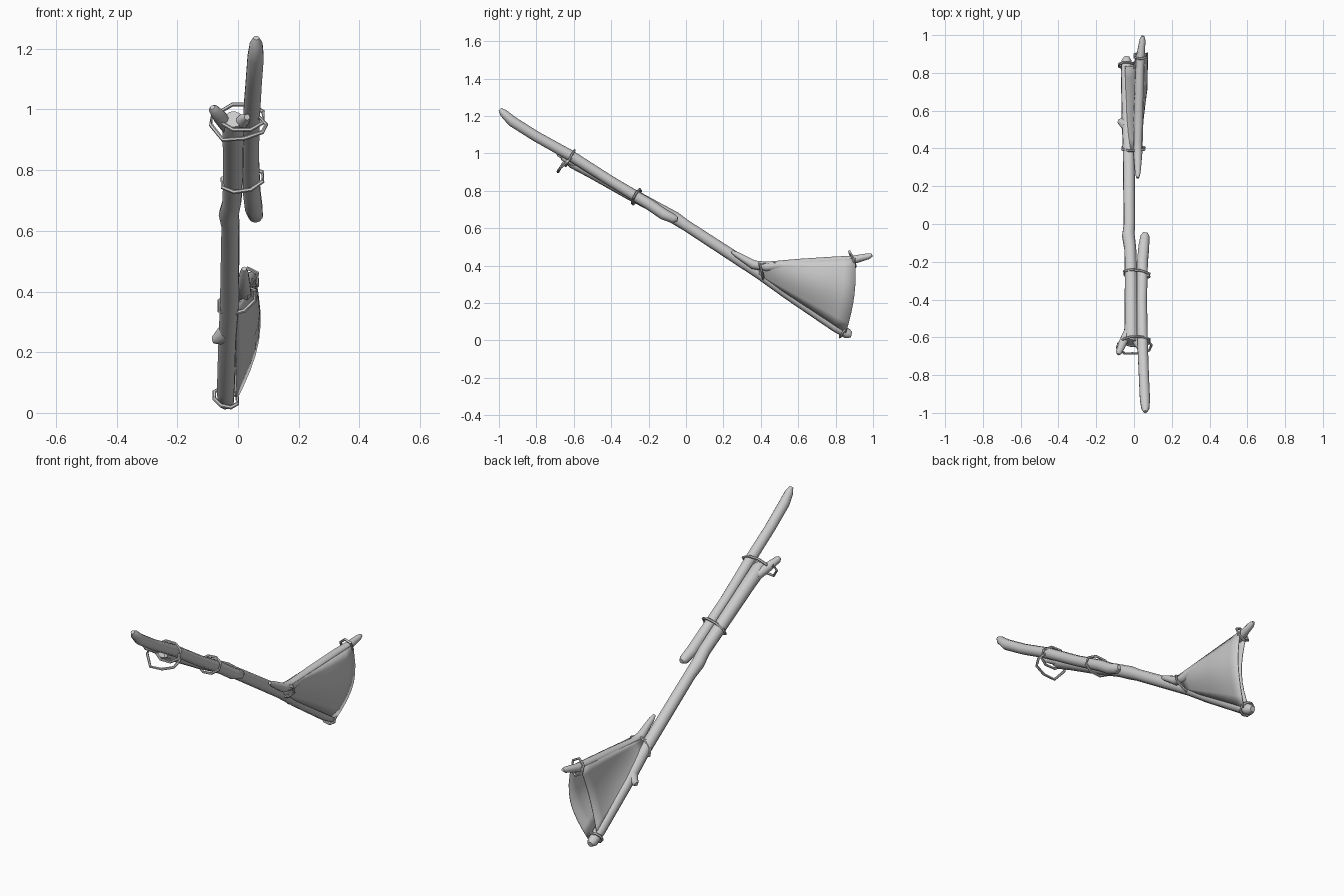
import bpy, bmesh, math
from mathutils import Vector

cube = bpy.data.objects.get("Cube")
if cube:
    bpy.data.objects.remove(cube, do_unlink=True)

grey = bpy.data.materials.new("plain_grey")
grey.use_nodes = True
colour = (0.6, 0.6, 0.6, 1)
grey.diffuse_color = colour
grey.node_tree.nodes["Principled BSDF"].inputs["Base Color"].default_value = colour


def finish(name, bm, angle=50):
    bmesh.ops.recalc_face_normals(bm, faces=bm.faces)
    mesh = bpy.data.meshes.new(name)
    bm.to_mesh(mesh)
    bm.free()
    mesh.materials.append(grey)
    ob = bpy.data.objects.new(name, mesh)
    bpy.context.collection.objects.link(ob)
    bpy.ops.object.select_all(action='DESELECT')
    ob.select_set(True)
    bpy.context.view_layer.objects.active = ob
    bpy.ops.object.shade_smooth_by_angle(angle=math.radians(angle))
    return ob


def tube(name, points, radii, sides=10, closed=False):
    """Sweep a round section along a path with a radius at each point."""
    pts = [Vector(p) for p in points]
    n = len(pts)
    bm = bmesh.new()
    rings = []
    u = None
    for i, p in enumerate(pts):
        a = pts[(i - 1) % n] if closed else pts[max(i - 1, 0)]
        b = pts[(i + 1) % n] if closed else pts[min(i + 1, n - 1)]
        t = (b - a).normalized()
        if u is None:
            u = t.orthogonal()
        u = (u - t * u.dot(t)).normalized()
        v = t.cross(u)
        r = radii[i] if isinstance(radii, (list, tuple)) else radii
        rings.append([bm.verts.new(p + r * (math.cos(k * math.tau / sides) * u
                      + math.sin(k * math.tau / sides) * v)) for k in range(sides)])
    pairs = list(zip(rings, rings[1:]))
    if closed:
        # Align the seam so the last ring meets the first without twisting
        first, last = rings[0], rings[-1]
        s = min(range(sides), key=lambda k: (first[k].co - last[0].co).length)
        pairs.append((last, first[s:] + first[:s]))
    else:
        bm.faces.new(rings[0])
        bm.faces.new(rings[-1])
    for a, b in pairs:
        for k in range(sides):
            j = (k + 1) % sides
            bm.faces.new((a[k], a[j], b[j], b[k]))
    return finish(name, bm)


def rope(name, centre, across, up, width, height, sides=8, r=0.007):
    """Closed angular loop of cord in the plane of two directions."""
    c, a, b = Vector(centre), Vector(across).normalized(), Vector(up).normalized()
    pts = [c + a * width * math.cos((k + 0.5) * math.tau / sides)
           + b * height * math.sin((k + 0.5) * math.tau / sides) for k in range(sides)]
    return tube(name, pts, r, 6, True)


# Sticks
tube("main_shaft", [(-.04, .885, .03), (-.04, .865, .035), (-.04, .8, .075),
                    (-.035, .55, .245), (-.028, .4, .355), (-.025, 0, .615),
                    (-.03, -.06, .655), (-.02, -.13, .695), (-.015, -.3, .785),
                    (-.015, -.5, .9), (-.015, -.6, .955), (-.015, -.625, .968)],
     [.015, .027, .03, .03, .032, .03, .034, .032, .034, .036, .038, .03])
tube("shaft_fork_right", [(-.03, -.57, .94), (-.06, -.63, .975), (-.08, -.68, 1.0),
                          (-.084, -.69, 1.007)], [.025, .023, .017, .008])
tube("shaft_fork_left", [(-.005, -.57, .94), (.018, -.63, .965), (.03, -.665, .975)],
     [.025, .021, .01])
tube("shaft_knot", [(-.04, .52, .265), (-.065, .54, .245), (-.082, .545, .24)],
     [.03, .022, .012])
tube("tip_stick", [(.06, -.995, 1.236), (.06, -.975, 1.215), (.058, -.93, 1.172),
                   (.052, -.8, 1.09), (.045, -.62, .99), (.042, -.4, .85),
                   (.045, -.2, .73), (.052, -.12, .675), (.058, -.065, .65),
                   (.06, -.045, .648)],
     [.01, .022, .028, .028, .029, .028, .03, .03, .025, .012])
tube("branch", [(.02, .245, .475), (.02, .27, .46), (.02, .36, .405), (.02, .43, .395),
                (.025, .6, .41), (.03, .8, .425), (.035, .89, .43), (.045, .975, .45),
                (.047, .995, .456)],
     [.008, .015, .024, .026, .026, .024, .023, .016, .008])


def sheet(name, low, high, bulge, sag):
    """Cloth stretched between a lower and an upper edge, bowed sideways."""
    rows, cols = 8, 8
    bm = bmesh.new()
    grid = []
    for i in range(rows + 1):
        s = i / rows
        a, b = Vector(low[0]).lerp(Vector(low[1]), s), Vector(high[0]).lerp(Vector(high[1]), s)
        line = []
        for j in range(cols + 1):
            t = j / cols
            p = a.lerp(b, t)
            w = math.sin(math.pi * t)
            p.x += bulge * w * min(1, s * 1.6)
            p.y += sag * w * s
            line.append(bm.verts.new(p))
        grid.append(line)
    for i in range(rows):
        for j in range(cols):
            bm.faces.new((grid[i][j], grid[i + 1][j], grid[i + 1][j + 1], grid[i][j + 1]))
    ob = finish(name, bm)
    mod = ob.modifiers.new("thickness", 'SOLIDIFY')
    mod.thickness = 0.004
    return ob


# Cloth wrapped around the two lower sticks
sheet("outer_cloth", [(-.005, .39, .345), (-.005, .855, .04)],
      [(.045, .39, .41), (.06, .905, .44)], .042, .02)
sheet("inner_cloth", [(-.05, .39, .35), (-.055, .84, .06)],
      [(-.005, .39, .41), (.008, .895, .435)], .015, -.03)

# Cord bindings
along = Vector((0, -.87, .5))
square = Vector((0, .5, .87))
rope("joint_binding", (-.003, .4, .37), (1, 0, .3), (0, -.3, 1), .066, .045)
rope("lower_cloth_tie", (-.04, .84, .05), (1, 0, -.2), (0, .5, .87), .042, .036)
rope("upper_cloth_tie", (.033, .89, .435), (1, 0, .2), (0, -.4, 1), .036, .044, 6)
rope("middle_binding", (.015, -.265, .768), (1, -.1, .15), square, .073, .045)
rope("top_binding", (.012, -.62, .975), (1, 0, 0), square, .077, .052)

# Loose loop hanging from the top binding
tube("hanging_loop", [(-.085, -.635, .985), (-.09, -.655, .95), (-.05, -.685, .9),
                      (.02, -.685, .905), (.08, -.67, .925), (.093, -.64, .95),
                      (.07, -.615, .975), (-.03, -.61, .935)], .007, 6, True)
